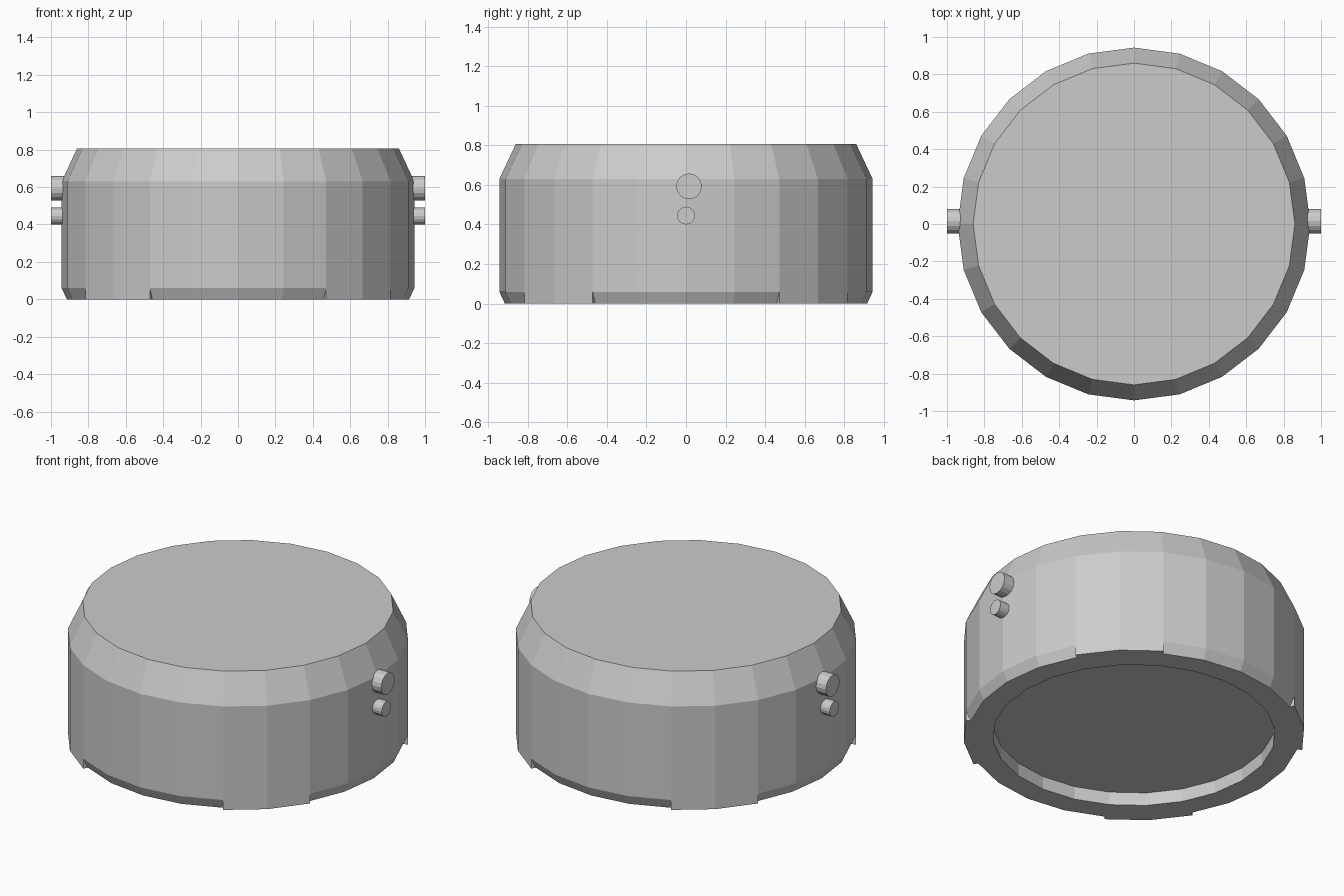
import bpy, bmesh
from math import cos, sin, pi
from mathutils import Matrix

if "Cube" in bpy.data.objects:
    bpy.data.objects.remove(bpy.data.objects["Cube"])

SIDES = 24
R, R_TOP, R_CUT, R_IN = 0.943, 0.86, 0.915, 0.78
Z_CUT, Z_SHOULDER, Z_TOP, Z_RECESS = 0.06, 0.63, 0.807, 0.08


def add_object(name, bm):
    bmesh.ops.remove_doubles(bm, verts=bm.verts, dist=1e-5)
    bmesh.ops.recalc_face_normals(bm, faces=bm.faces)
    mesh = bpy.data.meshes.new(name)
    bm.to_mesh(mesh)
    bm.free()
    ob = bpy.data.objects.new(name, mesh)
    bpy.context.collection.objects.link(ob)


def ring_point(i, r, z):
    a = 2 * pi * (i % SIDES) / SIDES
    return (r * cos(a), r * sin(a), z)


# Faceted drum with four undercut bottom edges, four feet and a recessed base
bm = bmesh.new()


def face(points):
    bm.faces.new([bm.verts.new(p) for p in points])


for i in range(SIDES):
    r_low = R if i % 6 in (2, 3) else R_CUT
    profile = [(R_TOP, Z_TOP), (R, Z_SHOULDER), (R, Z_CUT), (r_low, 0),
               (R_IN, 0), (R_IN, Z_RECESS)]
    for a, b in zip(profile, profile[1:]):
        face([ring_point(i, *a), ring_point(i + 1, *a),
              ring_point(i + 1, *b), ring_point(i, *b)])
    # End walls of each foot
    if i % 6 in (2, 4):
        face([ring_point(i, R, Z_CUT), ring_point(i, R, 0), ring_point(i, R_CUT, 0)])

face([ring_point(i, R_TOP, Z_TOP) for i in range(SIDES)])
face([ring_point(i, R_IN, Z_RECESS) for i in range(SIDES)])
add_object("drum_body", bm)

# Large and small pegs on both sides
for side, sx in (("right", 1), ("left", -1)):
    for size, y, z, r in (("large", 0.015, 0.593, 0.065), ("small", 0.0, 0.445, 0.045)):
        bm = bmesh.new()
        place = Matrix.Translation((sx * 0.95, y, z)) @ Matrix.Rotation(pi / 2, 4, 'Y')
        bmesh.ops.create_cone(bm, cap_ends=True, segments=16, radius1=r, radius2=r,
                              depth=0.1, matrix=place)
        add_object(f"{side}_{size}_peg", bm)
